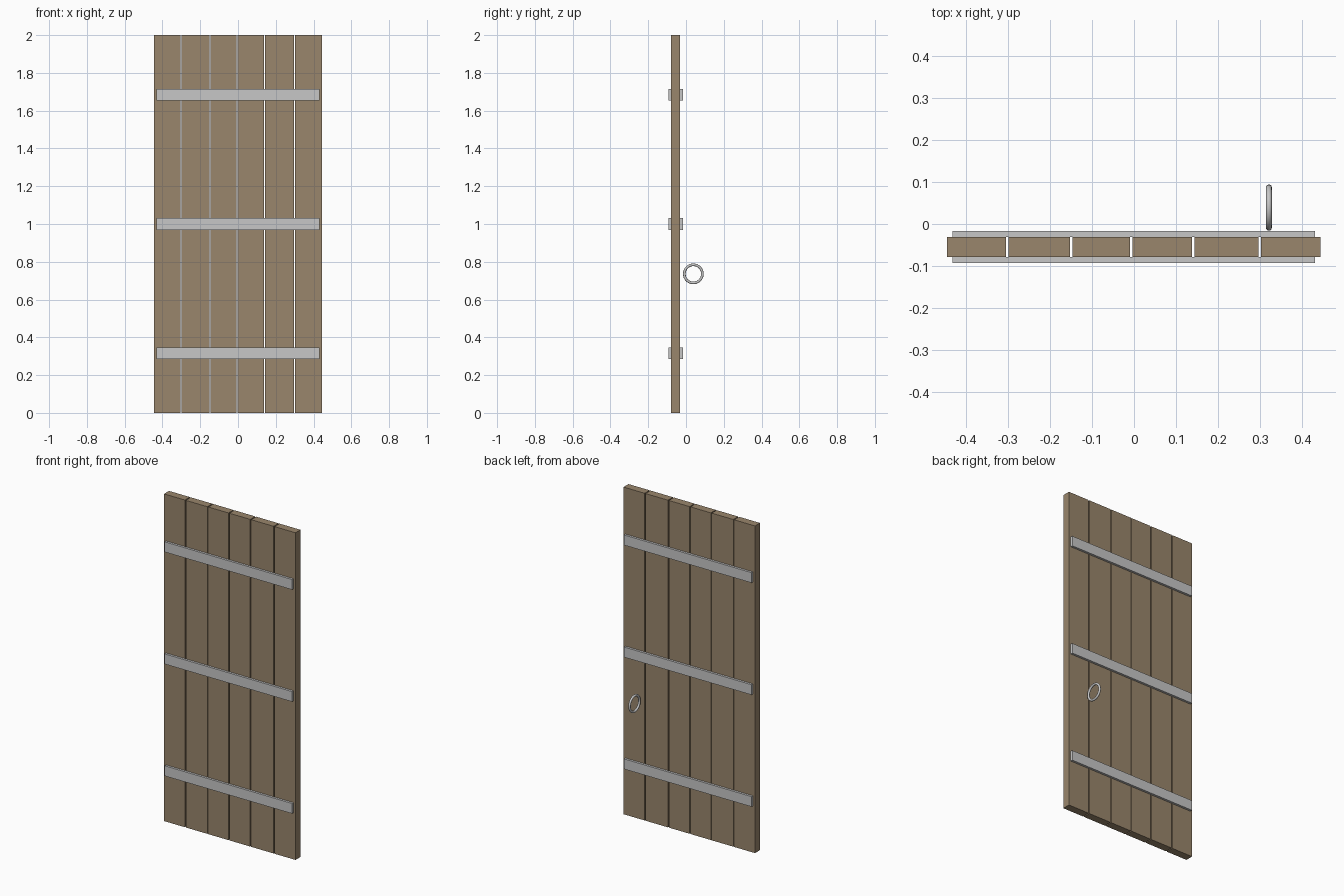
import bpy
import math

if "Cube" in bpy.data.objects:
    bpy.data.objects.remove(bpy.data.objects["Cube"])


def material(name, rgb):
    m = bpy.data.materials.new(name)
    m.diffuse_color = (*rgb, 1.0)
    m.use_nodes = True
    m.node_tree.nodes["Principled BSDF"].inputs["Base Color"].default_value = m.diffuse_color
    return m


wood = material("weathered_wood", (0.32, 0.238, 0.15))
iron = material("pale_iron", (0.57, 0.57, 0.57))


def box(name, x, y, z, mat):
    """Box from (min, max) ranges on each axis."""
    centre = [(a + b) / 2 for a, b in (x, y, z)]
    bpy.ops.mesh.primitive_cube_add(size=1, location=centre)
    ob = bpy.context.object
    ob.name = name
    ob.scale = [b - a for a, b in (x, y, z)]
    bpy.ops.object.transform_apply(location=False, rotation=False, scale=True)
    ob.data.materials.append(mat)
    return ob


# Vertical planks separated by narrow gaps
FRONT, BACK = -0.079, -0.031
GAP = 0.006
seams = [-0.301, -0.149, -0.006, 0.141, 0.299]
lefts = [-0.445] + [s + GAP / 2 for s in seams]
rights = [s - GAP / 2 for s in seams] + [0.444]
for i, span in enumerate(zip(lefts, rights), 1):
    box(f"plank_{i}", span, (FRONT, BACK), (0, 2), wood)

# Horizontal straps on both faces
STRAP = 0.014
for label, z in (("lower", 0.316), ("middle", 1.0), ("upper", 1.685)):
    height = (z - 0.031, z + 0.031)
    box(f"{label}_front_strap", (-0.432, 0.431), (FRONT - STRAP, FRONT), height, iron)
    box(f"{label}_back_strap", (-0.432, 0.431), (BACK, BACK + STRAP), height, iron)

# Ring handle standing out from the back
bpy.ops.mesh.primitive_torus_add(
    major_radius=0.048, minor_radius=0.007, major_segments=32, minor_segments=12,
    location=(0.321, 0.039, 0.736), rotation=(0, math.pi / 2, 0))
ring = bpy.context.object
ring.name = "ring_handle"
ring.data.materials.append(iron)
bpy.ops.object.shade_smooth_by_angle(angle=math.radians(40))
